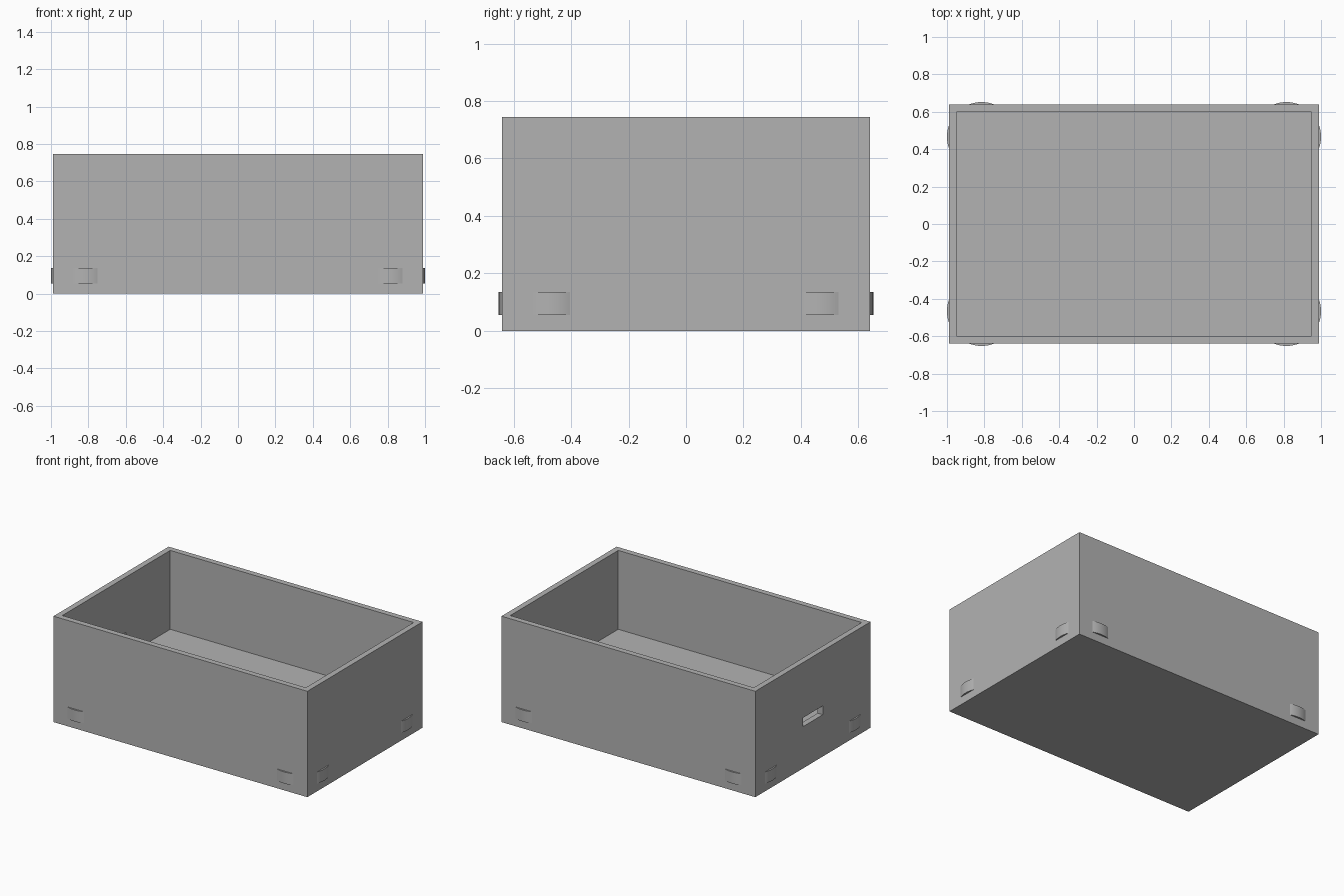
import bpy, bmesh
from math import sin, cos, asin, pi
from mathutils import Matrix

cube = bpy.data.objects.get("Cube")
if cube:
    bpy.data.objects.remove(cube, do_unlink=True)

# Overall sizes
HALF_X, HALF_Y, HEIGHT = 0.988, 0.64, 0.745
WALL, FLOOR = 0.057, 0.19

grey = bpy.data.materials.new("plain grey")
grey.use_nodes = True
colour = (0.45, 0.45, 0.45, 1)
grey.diffuse_color = colour
grey.node_tree.nodes["Principled BSDF"].inputs["Base Color"].default_value = colour


def add_object(name, bm):
    bmesh.ops.recalc_face_normals(bm, faces=bm.faces)
    mesh = bpy.data.meshes.new(name)
    bm.to_mesh(mesh)
    bm.free()
    mesh.materials.append(grey)
    obj = bpy.data.objects.new(name, mesh)
    bpy.context.collection.objects.link(obj)
    return obj


def box(size, centre):
    bm = bmesh.new()
    bmesh.ops.create_cube(bm, size=1, matrix=Matrix.Translation(centre) @ Matrix.Diagonal((*size, 1)))
    return bm


# Open tray: inset the top and push it down to the floor
bm = box((2 * HALF_X, 2 * HALF_Y, HEIGHT), (0, 0, HEIGHT / 2))
top = max(bm.faces, key=lambda f: f.calc_center_median().z)
bmesh.ops.inset_region(bm, faces=[top], thickness=WALL)
inner = bmesh.ops.extrude_discrete_faces(bm, faces=[top])["faces"][0]
for v in inner.verts:
    v.co.z = FLOOR
tray = add_object("tray", bm)

# Slot through the middle of one end wall
cutter = add_object("slot_cutter", box((0.2, 0.22, 0.062), (-HALF_X + 0.02, 0, 0.325)))
cutter.hide_render = True
cutter.hide_viewport = True
cutter.display_type = 'WIRE'
cut = tray.modifiers.new("slot", 'BOOLEAN')
cut.object = cutter
cut.solver = 'EXACT'


# Shallow curved pads that bulge from the walls near the bottom corners
def pad(name, x, y, angle):
    half, rise, low, high = 0.064, 0.012, 0.055, 0.136
    radius = (half ** 2 + rise ** 2) / (2 * rise)
    sweep = asin(half / radius)
    steps = 16
    bm = bmesh.new()
    arc = []
    for i in range(steps + 1):
        a = sweep * (2 * i / steps - 1)
        arc.append(bm.verts.new((radius * sin(a), rise - radius * (1 - cos(a)), low)))
    base = bm.faces.new(arc)
    up = bmesh.ops.extrude_face_region(bm, geom=[base])["geom"]
    bmesh.ops.translate(bm, verts=[v for v in up if isinstance(v, bmesh.types.BMVert)],
                        vec=(0, 0, high - low))
    bm.transform(Matrix.Translation((x, y, 0)) @ Matrix.Rotation(angle, 4, 'Z'))
    obj = add_object(name, bm)
    bpy.ops.object.select_all(action='DESELECT')
    obj.select_set(True)
    bpy.context.view_layer.objects.active = obj
    bpy.ops.object.shade_smooth_by_angle()


for sx, side in ((-1, "right"), (1, "left")):
    for sy, end in ((-1, "front"), (1, "back")):
        pad(f"{end}_wall_pad_{side}", sx * 0.815, sy * HALF_Y, 0 if sy > 0 else pi)
        pad(f"{side}_wall_pad_{end}", sx * HALF_X, sy * 0.467, -sx * pi / 2)
